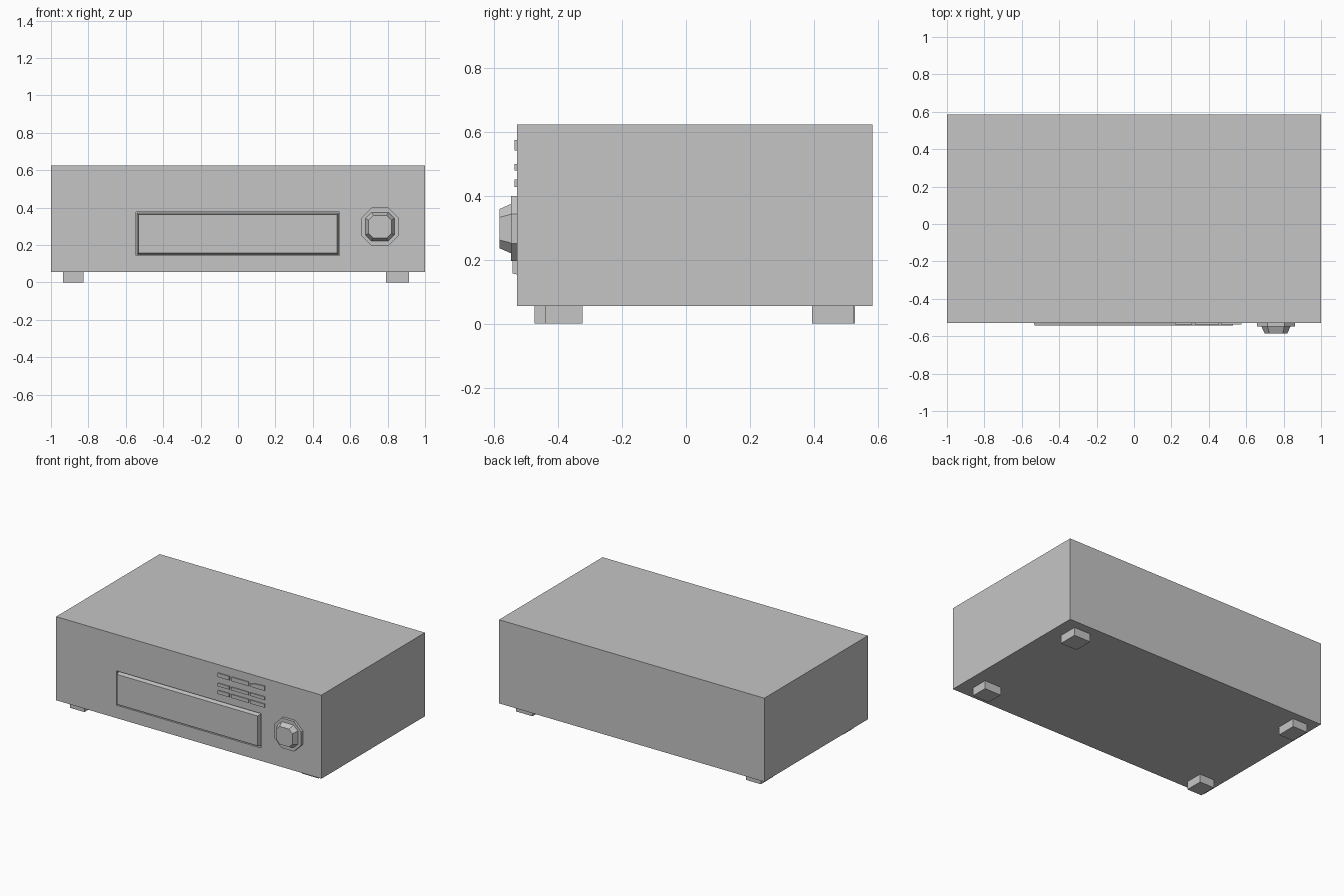
import bpy
import bmesh
from mathutils import Vector

cube = bpy.data.objects.get("Cube")
if cube:
    bpy.data.objects.remove(cube, do_unlink=True)

# Single plain grey finish
grey = bpy.data.materials.new("plain grey")
grey.use_nodes = True
colour = (0.56, 0.56, 0.56, 1)
grey.diffuse_color = colour
grey.node_tree.nodes["Principled BSDF"].inputs["Base Color"].default_value = colour

FRONT = -0.53
BACK = 0.585


def make_object(name, bm):
    bmesh.ops.recalc_face_normals(bm, faces=bm.faces)
    mesh = bpy.data.meshes.new(name)
    bm.to_mesh(mesh)
    bm.free()
    mesh.materials.append(grey)
    obj = bpy.data.objects.new(name, mesh)
    bpy.context.collection.objects.link(obj)
    return obj


def loft(name, rings):
    """Join matching (outline, y) rings and cap both ends."""
    bm = bmesh.new()
    loops = [[bm.verts.new((x, y, z)) for x, z in outline] for outline, y in rings]
    for a, b in zip(loops, loops[1:]):
        for i in range(len(a)):
            j = (i + 1) % len(a)
            bm.faces.new((a[i], a[j], b[j], b[i]))
    bm.faces.new(loops[0])
    bm.faces.new(loops[-1])
    return make_object(name, bm)


def rect(x0, x1, z0, z1):
    return [(x0, z0), (x1, z0), (x1, z1), (x0, z1)]


def box(name, x0, x1, y0, y1, z0, z1):
    outline = rect(x0, x1, z0, z1)
    return loft(name, [(outline, y0), (outline, y1)])


def octagon(half, flat):
    """Square with cut corners, centred on the dial."""
    f = half * flat
    pts = [(half, -f), (half, f), (f, half), (-f, half),
           (-half, f), (-half, -f), (-f, -half), (f, -half)]
    return [(0.759 + x, 0.298 + z) for x, z in pts]


# Case with a shallow recess around the tray
case = box("case", -1, 1, FRONT, BACK, 0.055, 0.625)
cutter = box("tray_recess_cutter", -0.546, 0.544, FRONT - 0.05, FRONT + 0.018, 0.143, 0.377)
cutter.hide_render = True
cut = case.modifiers.new("tray_recess", "BOOLEAN")
cut.object = cutter
cut.operation = "DIFFERENCE"
cut.solver = "EXACT"
bpy.context.view_layer.objects.active = case
bpy.ops.object.modifier_apply(modifier=cut.name)
bpy.data.objects.remove(cutter, do_unlink=True)

# Disc tray with tapered sides
loft("disc_tray", [(rect(-0.539, 0.537, 0.15, 0.37), FRONT + 0.018),
                   (rect(-0.531, 0.529, 0.158, 0.362), FRONT - 0.014)])

# Button grid, three rows of three
columns = [(0.223, 0.309), (0.325, 0.454), (0.465, 0.575)]
rows = [(0.543, 0.57), (0.48, 0.501), (0.428, 0.452)]
for r, (z0, z1) in enumerate(rows):
    for c, (x0, x1) in enumerate(columns):
        outline = rect(x0, x1, z0, z1)
        if r == 0 and c == 2:
            # top right button has a sloped corner
            outline = outline[:2] + [(x1, z1 + 0.005), (x0 + 0.035, z1), (x0, z1 - 0.01)]
        loft(f"button_{r + 1}_{c + 1}", [(outline, FRONT + 0.005), (outline, FRONT - 0.007)])

# Volume dial on its base plate
plate = octagon(0.102, 0.45)
loft("dial_plate", [(plate, FRONT + 0.005), (plate, -0.549)])
loft("dial_knob", [(octagon(0.078, 0.58), -0.547), (octagon(0.061, 0.58), -0.585)])

# Feet, slightly uneven in placement
feet = {
    "front_left_foot": (0.79, 0.915, -0.44, -0.325),
    "back_left_foot": (0.79, 0.915, 0.395, 0.525),
    "front_right_foot": (-0.935, -0.825, -0.475, -0.355),
    "back_right_foot": (-0.935, -0.825, 0.395, 0.53),
}
for name, (x0, x1, y0, y1) in feet.items():
    box(name, x0, x1, y0, y1, 0, 0.06)
